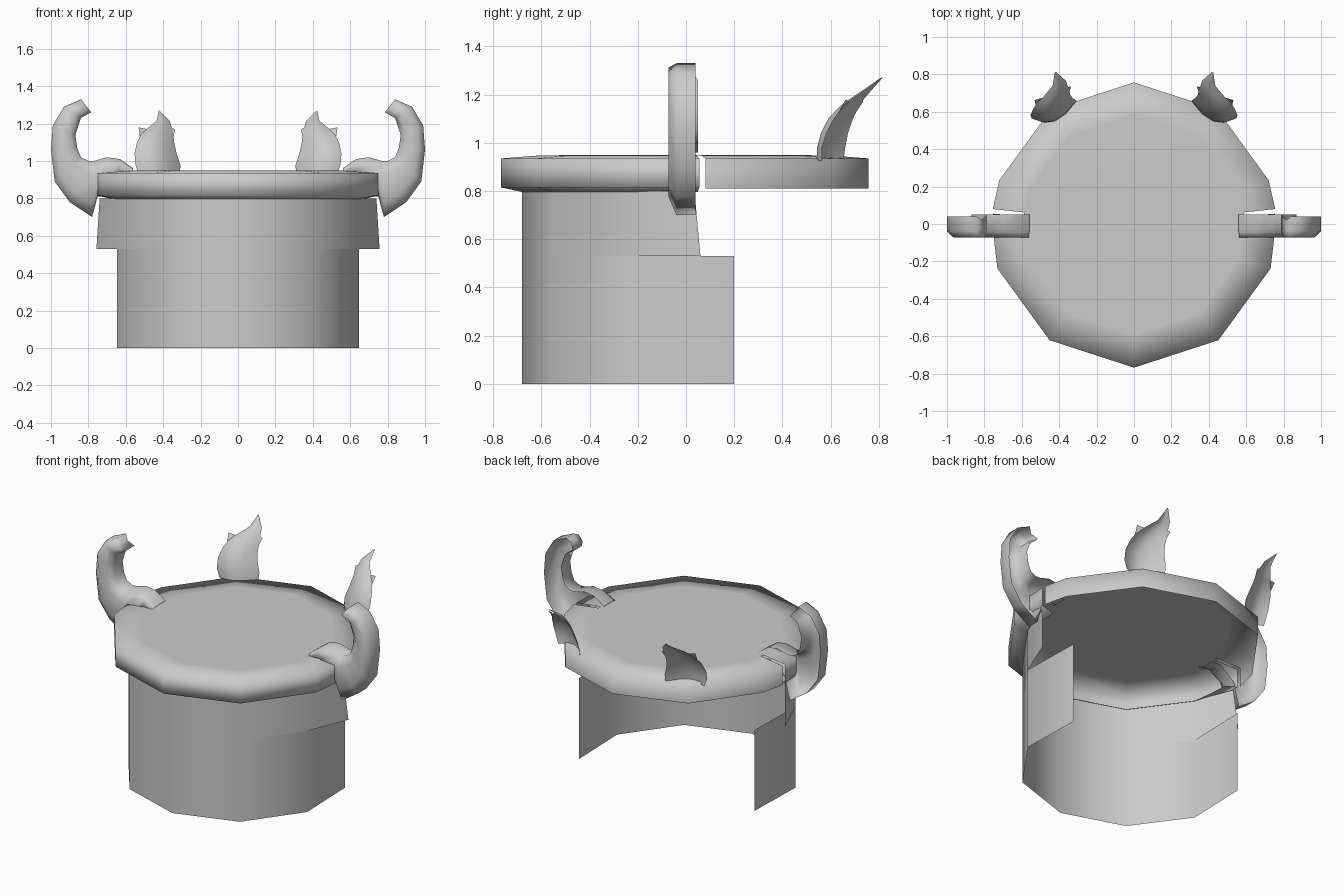
import bpy
import math

if "Cube" in bpy.data.objects:
    bpy.data.objects.remove(bpy.data.objects["Cube"])


def make(name, verts, faces):
    me = bpy.data.meshes.new(name)
    me.from_pydata(verts, [], faces)
    me.validate()
    for p in me.polygons:
        p.use_smooth = True
    ob = bpy.data.objects.new(name, me)
    bpy.context.collection.objects.link(ob)
    return ob


def loft(name, rows, flip=False):
    """Skin a list of equally long point rows."""
    n = len(rows[0])
    verts = [v for r in rows for v in r]
    faces = []
    for i in range(len(rows) - 1):
        for j in range(n - 1):
            a = i * n + j
            f = (a, a + 1, a + n + 1, a + n)
            faces.append(f[::-1] if flip else f)
    return make(name, verts, faces)


def arc(radius, ks):
    """Corners of a decagon, counted from the front."""
    return [(radius * math.sin(k * math.pi / 5), -radius * math.cos(k * math.pi / 5)) for k in ks]


def at(path, z, s=1.0):
    return [(x * s, y * s, z) for x, y in path]


# Drum wall: lower band, and upper band whose ends flare out under the horns
front = arc(0.68, range(-2, 3))
lower = [(-0.635, 0.2)] + front + [(0.635, 0.2)]
upper = [(-0.757, 0.06)] + front + [(0.757, 0.06)]
loft("drum_lower_wall", [at(lower, 0.0), at(lower, 0.53)])
upper_top = [(-0.74, 0.035)] + front + [(0.74, 0.035)]
loft("drum_upper_wall", [at(upper, 0.53), at(upper_top, 0.80)])

# Lid: front rim with underside, back rim as a plain skirt, flat top
rim_front = [(-0.755, 0.055)] + [(-0.75, -0.07)] + arc(0.768, range(-2, 3)) + [(0.75, -0.07), (0.755, 0.055)]
rim_back = [(0.755, 0.08)] + arc(0.757, range(3, 8)) + [(-0.755, 0.08)]
loft("lid_front_rim", [at(rim_front, 0.795, 0.88), at(rim_front, 0.815), at(rim_front, 0.935),
                       at(rim_front, 0.948, 0.78)])
loft("lid_back_rim", [at(rim_back, 0.81), at(rim_back, 0.935), at(rim_back, 0.948, 0.78)])
top = at(rim_front + rim_back, 0.948, 0.78)
n = len(top)
make("lid_top", top + [(0, 0, 0.95)], [(i, (i + 1) % n, n) for i in range(n)])

# Horn handles: curved shells open at the back, given as outer/inner edge pairs
PAIRS = [((0.84, 1.33), (0.785, 1.26)), ((0.93, 1.29), (0.84, 1.23)),
         ((0.99, 1.19), (0.87, 1.14)), ((1.0, 1.06), (0.86, 1.07)),
         ((0.98, 0.89), (0.84, 1.02)), ((0.90, 0.78), (0.80, 1.0)),
         ((0.78, 0.70), (0.77, 1.0)), ((0.74, 0.85), (0.70, 1.02)),
         ((0.64, 0.93), (0.63, 1.01)), ((0.57, 0.93), (0.56, 0.96))]
# position across the pair, and depth
SECTION = [(0, 0.04), (0, -0.04), (0.25, -0.072), (0.75, -0.072), (1, -0.045), (1, 0.05)]

# Flame ears: height, outer x, inner x of each row
FLAME = [(0.925, 0.53, 0.31), (0.98, 0.548, 0.308), (1.04, 0.553, 0.328), (1.10, 0.54, 0.342),
         (1.14, 0.52, 0.345), (1.17, 0.49, 0.352), (1.215, 0.435, 0.365), (1.27, 0.423, 0.42)]


def lean(z):
    t = max(0, z - 0.95)
    return 0.2 * t + 1.0 * t * t + (0.04 * max(0, z - 1.19) / 0.08)


def flame_point(side, x, z, s):
    width = min(1, (1.29 - z) / 0.2)
    y = 0.605 - 0.4 * (x - 0.43) - 0.06 * width * (1 - s * s) + lean(z)
    return (side * x, y, z)


for side, label in ((-1, "left"), (1, "right")):
    rows = [[(side * (o[0] + (i[0] - o[0]) * t), y, o[1] + (i[1] - o[1]) * t) for t, y in SECTION]
            for o, i in PAIRS]
    # close the cut tip
    tip = [(side * 0.812, y * 0.5, 1.295) for t, y in SECTION]
    loft("horn_" + label, [tip] + rows, side > 0)

    cols = [-1, -0.5, 0, 0.5, 1]
    rows = [[flame_point(side, a + (b - a) * (s + 1) / 2, z, s) for s in cols] for z, a, b in FLAME]
    loft("flame_ear_" + label, rows, side < 0)
    # small side prongs of the flame
    prongs = [(0.525, 1.13), (0.532, 1.18), (0.485, 1.17), (0.345, 1.13), (0.337, 1.17), (0.358, 1.18)]
    make("flame_prongs_" + label, [flame_point(side, x, z, 1) for x, z in prongs],
         [(0, 1, 2), (3, 4, 5)])
